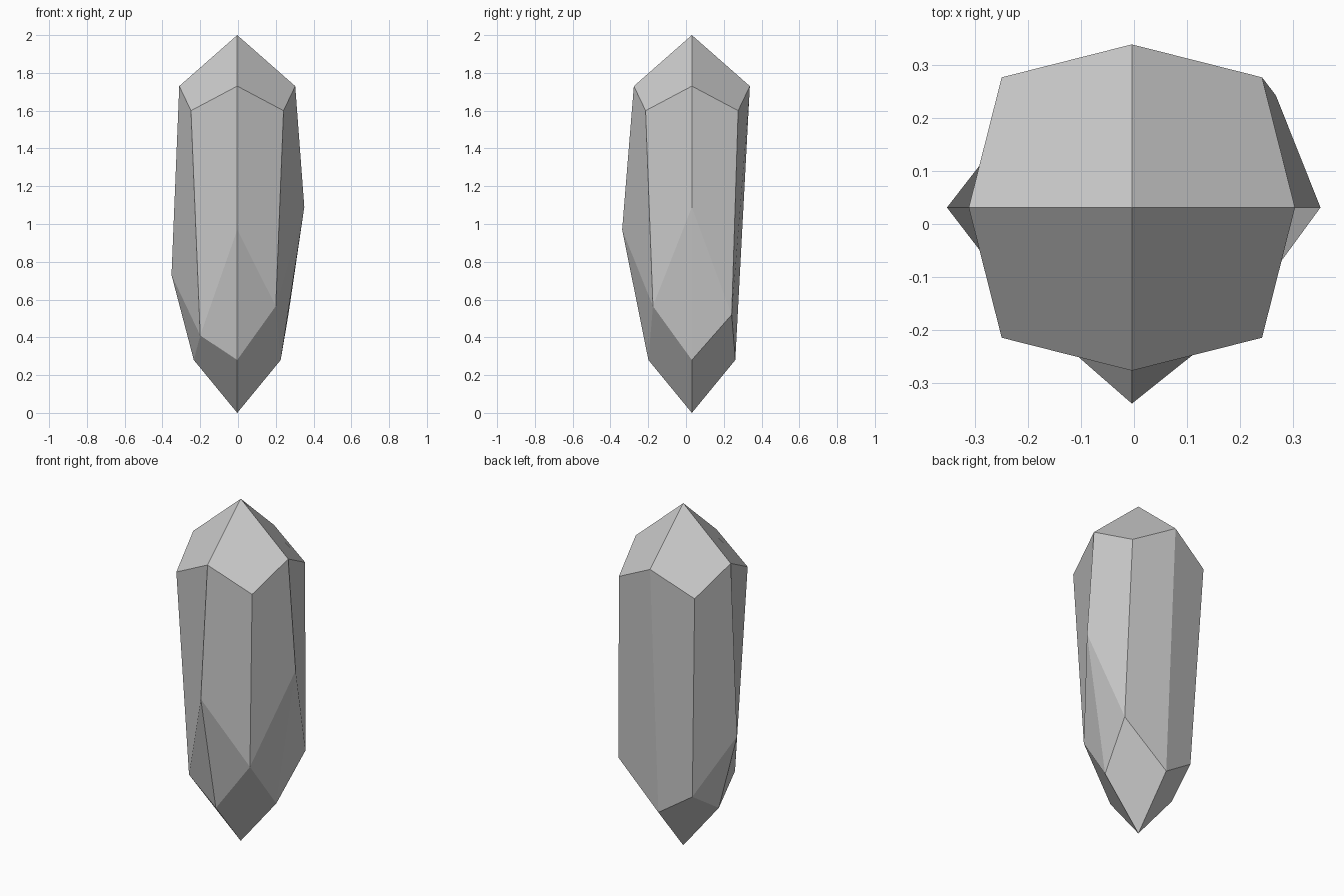
import bpy, bmesh
from mathutils import Vector

if "Cube" in bpy.data.objects:
    bpy.data.objects.remove(bpy.data.objects["Cube"])

CX, CY = -0.004, 0.031          # axis of the crystal
bm = bmesh.new()


def vert(x, y, z):
    return bm.verts.new((x, y, z))


# Points at both ends
top = vert(CX, CY, 2.0)
tip = vert(CX, CY, 0.0)

# Columns facing right, back, left, front: upper corner, optional bulge, lower corner
bulges = [(0.351, 1.09), None, (0.352, 0.73), (0.338, 0.97)]
dirs = [(1, 0), (0, 1), (-1, 0), (0, -1)]
axis = []
for (dx, dy), b in zip(dirs, bulges):
    col = [vert(CX + 0.307 * dx, CY + 0.307 * dy, 1.73)]
    if b:
        r, z = b
        col.append(vert(r * dx if dx else CX, r * dy if dy else CY, z))
    col.append(vert(CX + 0.23 * dx, CY + 0.23 * dy, 0.28))
    axis.append(col)

# Columns on the diagonals: regular upper corners, chipped lower corners
lower = [(0.267, 0.242, 0.52), (-0.2, 0.227, 0.41), (-0.2, -0.167, 0.41), (0.2, -0.175, 0.565)]
signs = [(1, 1), (-1, 1), (-1, -1), (1, -1)]
diag = [(vert(CX + 0.245 * sx, CY + 0.245 * sy, 1.6), vert(*p))
        for (sx, sy), p in zip(signs, lower)]

# Caps and side facets, one quarter at a time
for i in range(4):
    a, b, (du, dl) = axis[i], axis[(i + 1) % 4], diag[i]
    bm.faces.new((top, a[0], du, b[0]))
    bm.faces.new((tip, b[-1], dl, a[-1]))
    for col in (a, b):
        bm.faces.new((col[0], col[1], dl, du))
        if len(col) == 3:
            bm.faces.new((col[1], col[2], dl))

bmesh.ops.recalc_face_normals(bm, faces=bm.faces)
mesh = bpy.data.meshes.new("crystal")
bm.to_mesh(mesh)
bm.free()
bpy.context.collection.objects.link(bpy.data.objects.new("crystal", mesh))
